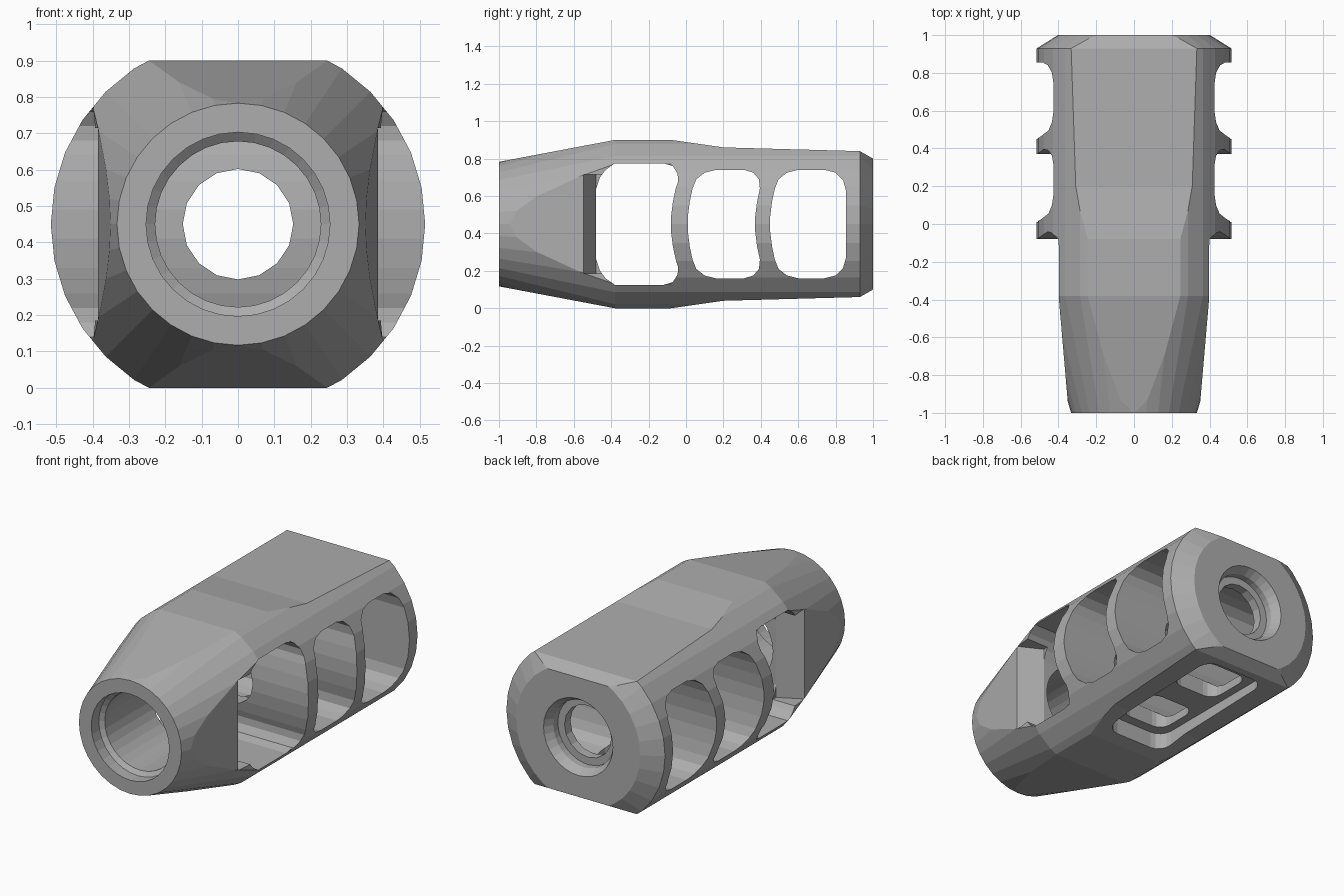
import bpy, bmesh, math

cube = bpy.data.objects.get("Cube")
if cube:
    bpy.data.objects.remove(cube, do_unlink=True)

MID = 0.45  # height of the bore axis

steel = bpy.data.materials.new("grey_steel")
steel.use_nodes = True
colour = (0.42, 0.42, 0.42, 1)
steel.diffuse_color = colour
steel.node_tree.nodes["Principled BSDF"].inputs["Base Color"].default_value = colour


def finish(name, bm):
    bmesh.ops.remove_doubles(bm, verts=bm.verts, dist=1e-5)
    bmesh.ops.recalc_face_normals(bm, faces=bm.faces)
    mesh = bpy.data.meshes.new(name)
    bm.to_mesh(mesh)
    bm.free()
    mesh.materials.append(steel)
    obj = bpy.data.objects.new(name, mesh)
    bpy.context.collection.objects.link(obj)
    return obj


def lathe(name, profile, sides):
    """Solid of revolution round the y axis from (radius, y) pairs."""
    bm = bmesh.new()
    rings = []
    for r, y in profile:
        angles = [2 * math.pi * i / sides for i in range(sides)]
        rings.append([bm.verts.new((r * math.sin(a), y, MID + r * math.cos(a))) for a in angles])
    for a, b in zip(rings, rings[1:]):
        for i in range(sides):
            j = (i + 1) % sides
            bm.faces.new((a[i], a[j], b[j], b[i]))
    bm.faces.new(rings[0])
    bm.faces.new(rings[-1])
    return finish(name, bm)


def prism(name, points, axis, low, high):
    """Extrude a closed outline along x (points are y, z) or z (points are x, y)."""
    bm = bmesh.new()

    def place(p, t):
        return (t, p[0], p[1]) if axis == "x" else (p[0], p[1], t)

    a = [bm.verts.new(place(p, low)) for p in points]
    b = [bm.verts.new(place(p, high)) for p in points]
    bm.faces.new(a)
    bm.faces.new(b)
    for i in range(len(points)):
        j = (i + 1) % len(points)
        bm.faces.new((a[i], a[j], b[j], b[i]))
    return finish(name, bm)


def mirrored(half):
    """Close an upper outline (y, offset) by mirroring it below the axis."""
    return [(y, MID + d) for y, d in half] + [(y, MID - d) for y, d in reversed(half)]


def rounded(hx, y0, y1, r, steps=4):
    """Rounded rectangle, symmetric in x."""
    pts = []
    corners = [(hx - r, y1 - r), (r - hx, y1 - r), (r - hx, y0 + r), (hx - r, y0 + r)]
    for k, (cx, cy) in enumerate(corners):
        for i in range(steps + 1):
            a = math.pi / 2 * (k + i / steps)
            pts.append((cx + r * math.cos(a), cy + r * math.sin(a)))
    return pts


def apply(target, cutter, operation="DIFFERENCE"):
    mod = target.modifiers.new("shape", "BOOLEAN")
    mod.operation = operation
    mod.solver = "EXACT"
    mod.object = cutter
    bpy.context.view_layer.objects.active = target
    bpy.ops.object.modifier_apply(modifier=mod.name)
    bpy.data.objects.remove(cutter, do_unlink=True)


# Turned body: nose cone, barrel and rear chamfer
body = lathe("brake_body", [(0.333, -1), (0.515, -0.38), (0.515, 0.93), (0.403, 1)], 32)

# Flats on the top and bottom
flats = [(-1.1, 0.314), (-0.38, 0.45), (-0.08, 0.45), (0.2, 0.41), (0.93, 0.39), (1.07, 0.31)]
apply(body, prism("flats", mirrored(flats), "x", -1, 1), "INTERSECT")

# Tapered side flats and the sloped front wall of the first port
for s in (1, -1):
    side = [(0.337, -1.1), (0.40, -0.37), (0.40, -0.08), (0.7, -0.08), (0.7, -1.1)]
    apply(body, prism("side_flat", [(s * x, y) for x, y in side], "z", -1, 2))
    slope = [(0.45, -0.583), (0.25, -0.48), (0.25, -0.3), (0.45, -0.3)]
    apply(body, prism("port_slope", [(s * x, y) for x, y in slope], "z", MID - 0.265, MID + 0.265))

# Side ports with bowed webs between them
bow = [(0, 0.04), (0.01, 0.12), (0.025, 0.19)]
front_port = [(-0.48, 0.19), (-0.46, 0.25), (-0.43, 0.29), (-0.38, 0.325), (-0.12, 0.325),
              (-0.07, 0.31), (-0.045, 0.27), (-0.042, 0.23)]
front_port += [(y - 0.08, d) for y, d in reversed(bow)]
middle_port = [(y + 0.01, d) for y, d in bow]
middle_port += [(0.055, 0.24), (0.1, 0.275), (0.16, 0.29), (0.31, 0.29), (0.36, 0.275), (0.39, 0.24)]
middle_port += [(y + 0.37, d) for y, d in reversed(bow)]
rear_port = [(y + 0.45, d) for y, d in bow]
rear_port += [(0.495, 0.24), (0.54, 0.275), (0.6, 0.29), (0.74, 0.29), (0.8, 0.275),
              (0.84, 0.235), (0.855, 0.18)]
for half in (front_port, middle_port, rear_port):
    apply(body, prism("port", mirrored(half), "x", -1, 1))

# Stepped front socket, through bore and rear counterbore
apply(body, lathe("socket", [(0.253, -1.1), (0.253, -0.93), (0.228, -0.91), (0.228, -0.3)], 32))
apply(body, lathe("bore", [(0.152, -0.4), (0.152, 1.1)], 16))
apply(body, lathe("counterbore", [(0.235, 1.02), (0.225, 1), (0.195, 0.95), (0.195, 0.91)], 32))

# Underside pocket with two slots into the ports
apply(body, prism("pocket", rounded(0.2, 0.0, 0.88, 0.08), "z", -0.1, 0.11))
for y0, y1 in ((0.06, 0.34), (0.5, 0.8)):
    apply(body, prism("slot", rounded(0.15, y0, y1, 0.07), "z", -0.1, 0.25))
